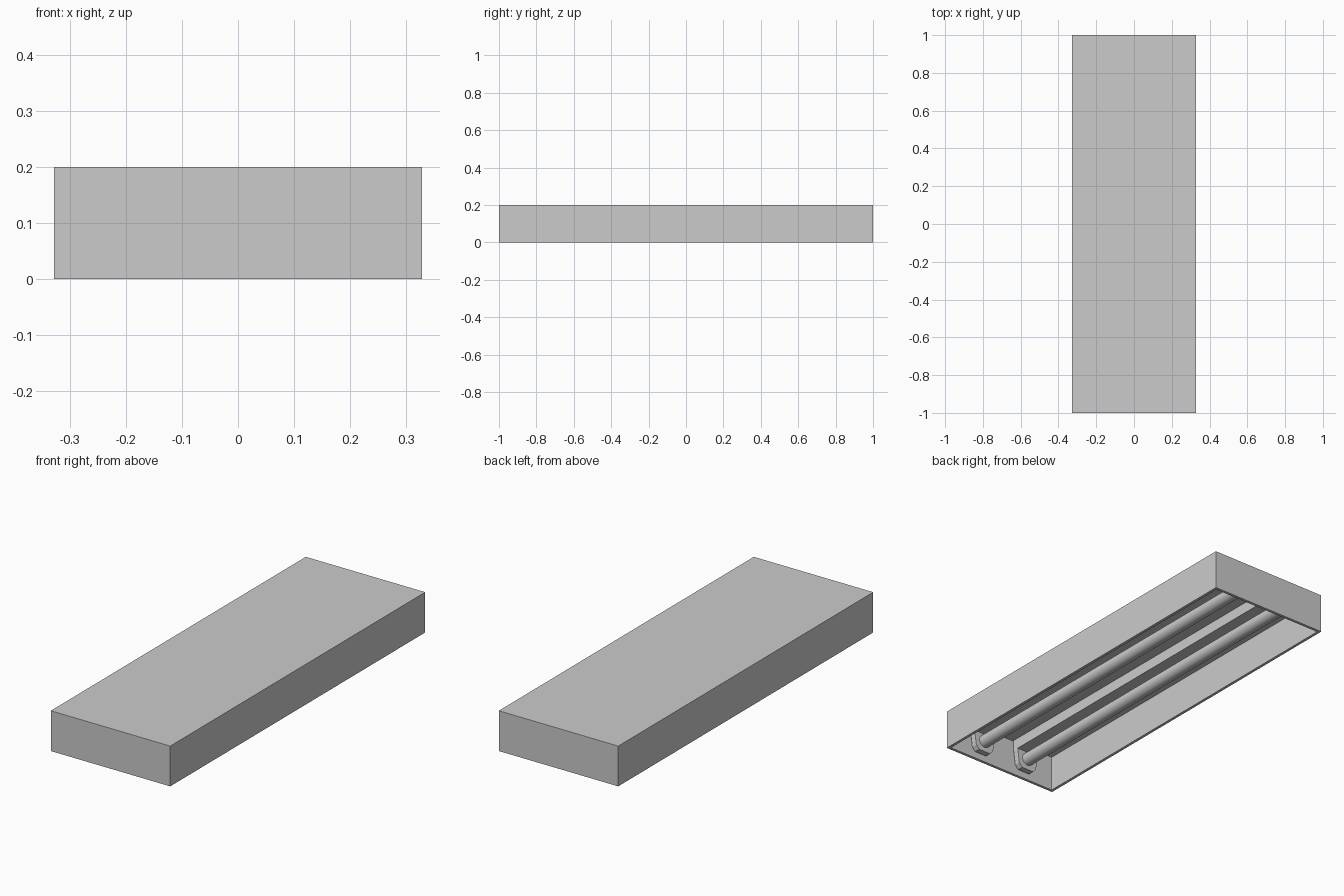
import bpy, bmesh, math

if "Cube" in bpy.data.objects:
    bpy.data.objects.remove(bpy.data.objects["Cube"])

W, L, H = 0.328, 1.0, 0.2    # half width, half length, height
T = 0.02                     # casing thickness
TUBE_X, TUBE_Z, TUBE_R = 0.134, 0.085, 0.032


def finish(name, bm):
    bmesh.ops.recalc_face_normals(bm, faces=bm.faces)
    me = bpy.data.meshes.new(name)
    bm.to_mesh(me)
    bm.free()
    ob = bpy.data.objects.new(name, me)
    bpy.context.collection.objects.link(ob)
    return ob


def prism(name, profile, y0, y1):
    """Extrude an x-z profile along y."""
    bm = bmesh.new()
    face = bm.faces.new([bm.verts.new((x, y0, z)) for x, z in profile])
    out = bmesh.ops.extrude_face_region(bm, geom=[face])
    verts = [v for v in out["geom"] if isinstance(v, bmesh.types.BMVert)]
    bmesh.ops.translate(bm, verts=verts, vec=(0, y1 - y0, 0))
    return finish(name, bm)


# Casing: box with the underside inset and pushed up
bm = bmesh.new()
bmesh.ops.create_cube(bm, size=1)
for v in bm.verts:
    v.co = (v.co.x * 2 * W, v.co.y * 2 * L, (v.co.z + 0.5) * H)
bm.normal_update()
under = min(bm.faces, key=lambda f: f.calc_center_median().z)
bmesh.ops.inset_region(bm, faces=[under], thickness=T)
out = bmesh.ops.extrude_face_region(bm, geom=[under])
verts = [v for v in out["geom"] if isinstance(v, bmesh.types.BMVert)]
bmesh.ops.translate(bm, verts=verts, vec=(0, 0, H - T))
if under.is_valid:
    bmesh.ops.delete(bm, geom=[under], context='FACES_ONLY')
finish("casing", bm)

for side, s in (("left", -1), ("right", 1)):
    cx = s * TUBE_X

    # Ballast channel on the ceiling above each tube
    prism(f"{side}_channel",
          [(cx - 0.062, 0.125), (cx + 0.062, 0.125),
           (cx + 0.062, H - T), (cx - 0.062, H - T)], -L + T, L - T)

    # Lamp holders at both ends, tapered towards the bottom
    half = [(0.034, 0.03), (0.052, 0.05), (0.062, 0.125)]
    profile = [(cx + x, z) for x, z in half] + [(cx - x, z) for x, z in reversed(half)]
    for end, e in (("front", -1), ("back", 1)):
        prism(f"{side}_{end}_holder", profile, e * (L - T), e * (L - T - 0.03))

    # Fluorescent tube
    bpy.ops.mesh.primitive_cylinder_add(vertices=24, radius=TUBE_R, depth=2 * (L - T - 0.025),
                                        location=(cx, 0, TUBE_Z),
                                        rotation=(math.pi / 2, 0, 0))
    bpy.context.object.name = f"{side}_tube"
    bpy.ops.object.shade_smooth_by_angle()
